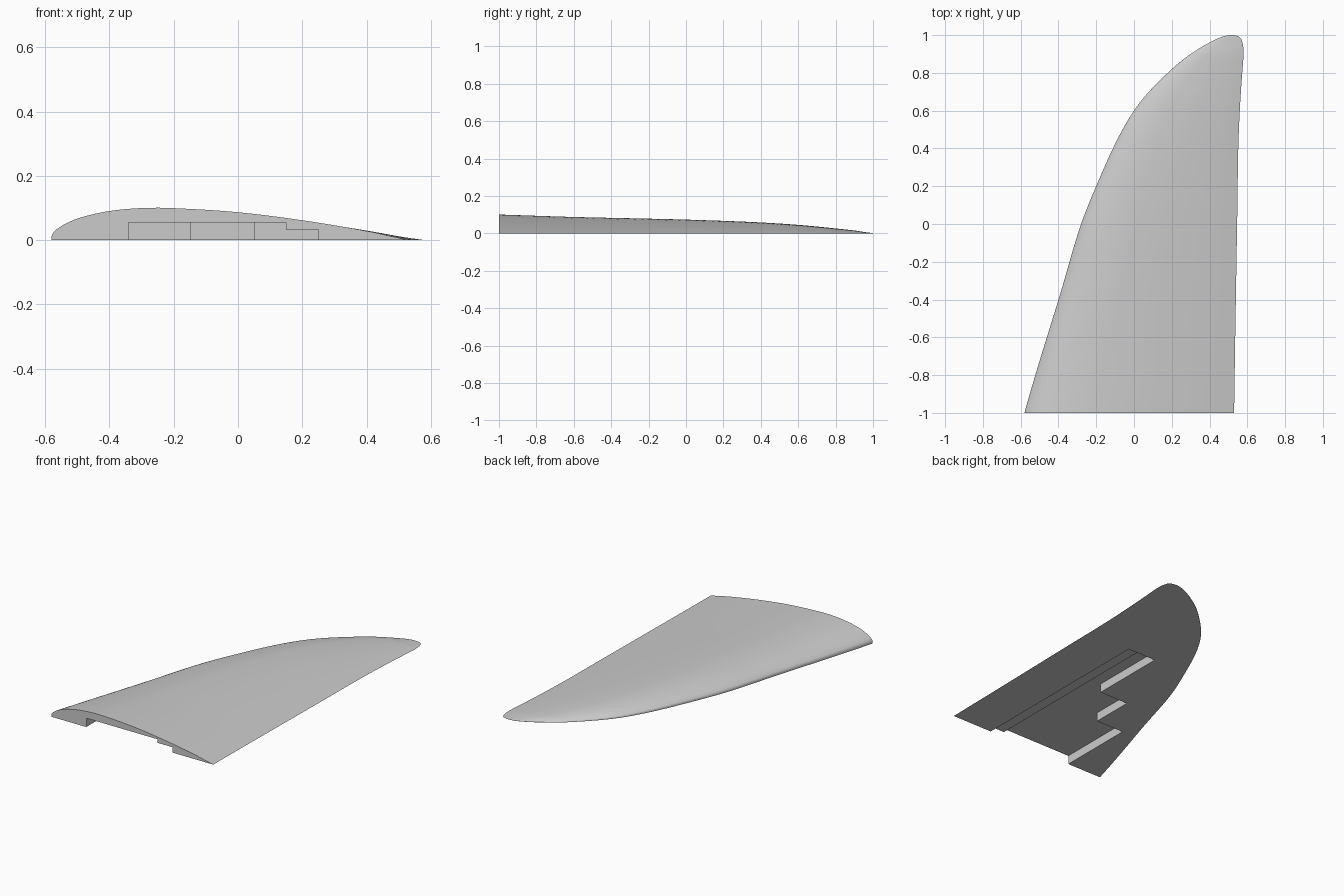
import bpy, bmesh, math

cube = bpy.data.objects.get("Cube")
if cube:
    bpy.data.objects.remove(cube, do_unlink=True)


def curve(knots):
    """Smooth interpolation through (position, value) knots."""
    def slope(i):
        a, b = max(i - 1, 0), min(i + 1, len(knots) - 1)
        return (knots[b][1] - knots[a][1]) / (knots[b][0] - knots[a][0])

    def value(t):
        i = 0
        while i < len(knots) - 2 and t > knots[i + 1][0]:
            i += 1
        (p, v), (q, w) = knots[i], knots[i + 1]
        h = q - p
        f = (t - p) / h
        g = 1 - f
        return (v * g * g * (1 + 2 * f) + w * f * f * (1 + 2 * g)
                + h * f * g * (slope(i) * g - slope(i + 1) * f))
    return value


# Planform and thickness, by square root of the distance from the tip
leading = curve([(0, .52), (.14, .40), (.3, .2), (.447, 0), (.632, -.2),
                 (.707, -.28), (.837, -.40), (1, -.58)])
trailing = curve([(0, .52), (.07, .558), (.14, .574), (.22, .58), (.316, .573),
                  (.447, .56), (.548, .552), (.707, .546), (1, .53)])
thickness = curve([(0, 0), (.14, .006), (.22, .015), (.316, .026), (.447, .045),
                   (.548, .058), (.707, .073), (.894, .087), (1, .10)])
# Upper airfoil line, by square root of the chord fraction
airfoil = curve([(0, .1), (.14, .38), (.265, .66), (.4, .9), (.51, 1),
                 (.59, .99), (.72, .87), (.837, .62), (.938, .29), (1, 0)])

STATIONS, SAMPLES = 64, 40


def new_object(name, bm):
    bmesh.ops.recalc_face_normals(bm, faces=bm.faces)
    mesh = bpy.data.meshes.new(name)
    bm.to_mesh(mesh)
    bm.free()
    obj = bpy.data.objects.new(name, mesh)
    bpy.context.scene.collection.objects.link(obj)
    return obj


def prism(name, outline, bottom, top):
    bm = bmesh.new()
    face = bm.faces.new([bm.verts.new((x, y, bottom)) for x, y in outline])
    walls = bmesh.ops.extrude_face_region(bm, geom=[face])["geom"]
    moved = [v for v in walls if isinstance(v, bmesh.types.BMVert)]
    bmesh.ops.translate(bm, verts=moved, vec=(0, 0, top - bottom))
    return new_object(name, bm)


# Wing panel: lofted flat-bottomed sections
bm = bmesh.new()
rings = []
for i in range(STATIONS + 1):
    s = i / STATIONS
    front, back, high = leading(s), trailing(s), thickness(s)
    ring = [bm.verts.new((front, 1 - 2 * s * s, 0))]
    for j in range(SAMPLES + 1):
        r = j / SAMPLES
        ring.append(bm.verts.new((front + (back - front) * r * r,
                                  1 - 2 * s * s, high * airfoil(r))))
    rings.append(ring)
for a, b in zip(rings, rings[1:]):
    for j in range(len(a)):
        k = (j + 1) % len(a)
        bm.faces.new((a[j], a[k], b[k], b[j]))
bm.faces.new(rings[-1])
bmesh.ops.remove_doubles(bm, verts=bm.verts, dist=1e-5)
wing = new_object("wing_panel", bm)

# Stepped spar pocket, and a shallow ledge behind it
pocket = prism("pocket_cutter", [(-.34, -1.2), (-.34, -.51), (-.147, -.51),
                                 (-.147, -.24), (.053, -.24), (.053, .25),
                                 (.15, .25), (.15, -1.2)], -.1, .055)
ledge = prism("ledge_cutter", [(.1, -1.2), (.1, .25), (.25, .25), (.25, -1.2)],
              -.1, .033)

bpy.ops.object.select_all(action="DESELECT")
bpy.context.view_layer.objects.active = wing
wing.select_set(True)
for cutter in (pocket, ledge):
    cutter.hide_render = True
    mod = wing.modifiers.new("cut", "BOOLEAN")
    mod.operation = "DIFFERENCE"
    mod.solver = "EXACT"
    mod.object = cutter
    bpy.ops.object.modifier_apply(modifier=mod.name)
    bpy.data.objects.remove(cutter, do_unlink=True)

# Plain grey finish
grey = bpy.data.materials.new("light_grey")
grey.use_nodes = True
grey.diffuse_color = (.6, .6, .6, 1)
grey.node_tree.nodes["Principled BSDF"].inputs["Base Color"].default_value = (.6, .6, .6, 1)
wing.data.materials.clear()
wing.data.materials.append(grey)
bpy.ops.object.shade_smooth_by_angle(angle=math.radians(30))
